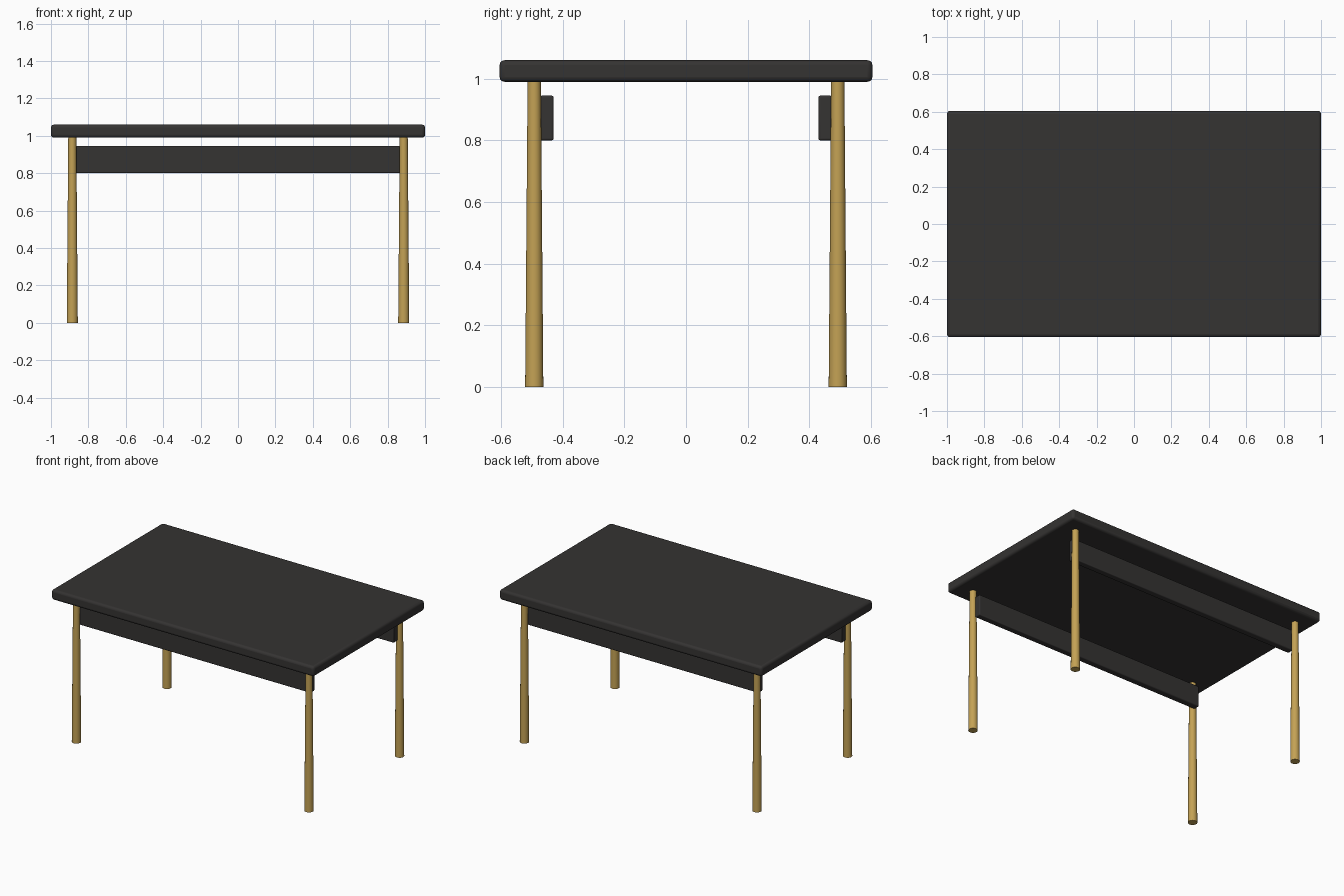
import bpy

if "Cube" in bpy.data.objects:
    bpy.data.objects.remove(bpy.data.objects["Cube"])


def material(name, color):
    m = bpy.data.materials.new(name)
    m.diffuse_color = color
    m.use_nodes = True
    m.node_tree.nodes["Principled BSDF"].inputs["Base Color"].default_value = m.diffuse_color
    return m


DARK = material("dark_lacquer", (0.035, 0.033, 0.032, 1))
BRASS = material("brass", (0.55, 0.36, 0.09, 1))


def finish(ob, name, mat):
    ob.name = name
    ob.data.materials.append(mat)
    bpy.ops.object.shade_smooth_by_angle()
    return ob


def box(name, center, size, bevel):
    bpy.ops.mesh.primitive_cube_add(size=1, location=center)
    ob = bpy.context.object
    ob.scale = size
    bpy.ops.object.transform_apply(location=False, rotation=False, scale=True)
    mod = ob.modifiers.new("rounded_edges", 'BEVEL')
    mod.width = bevel
    mod.segments = 3
    return finish(ob, name, DARK)


# Table top with softened edges
box("table_top", (0, 0, 1.025), (2.0, 1.21, 0.07), 0.016)

for y_side, y_name in ((-1, "front"), (1, "back")):
    # Long rail tucked just inside the legs
    box(y_name + "_rail", (0, y_side * 0.452, 0.8725), (1.77, 0.044, 0.145), 0.006)
    # Round legs, tapering towards the top
    for x_side, x_name in ((-1, "left"), (1, "right")):
        bpy.ops.mesh.primitive_cone_add(
            vertices=24, radius1=0.0295, radius2=0.0215, depth=0.995,
            location=(x_side * 0.886, y_side * 0.4925, 0.4975))
        finish(bpy.context.object, f"{y_name}_{x_name}_leg", BRASS)
